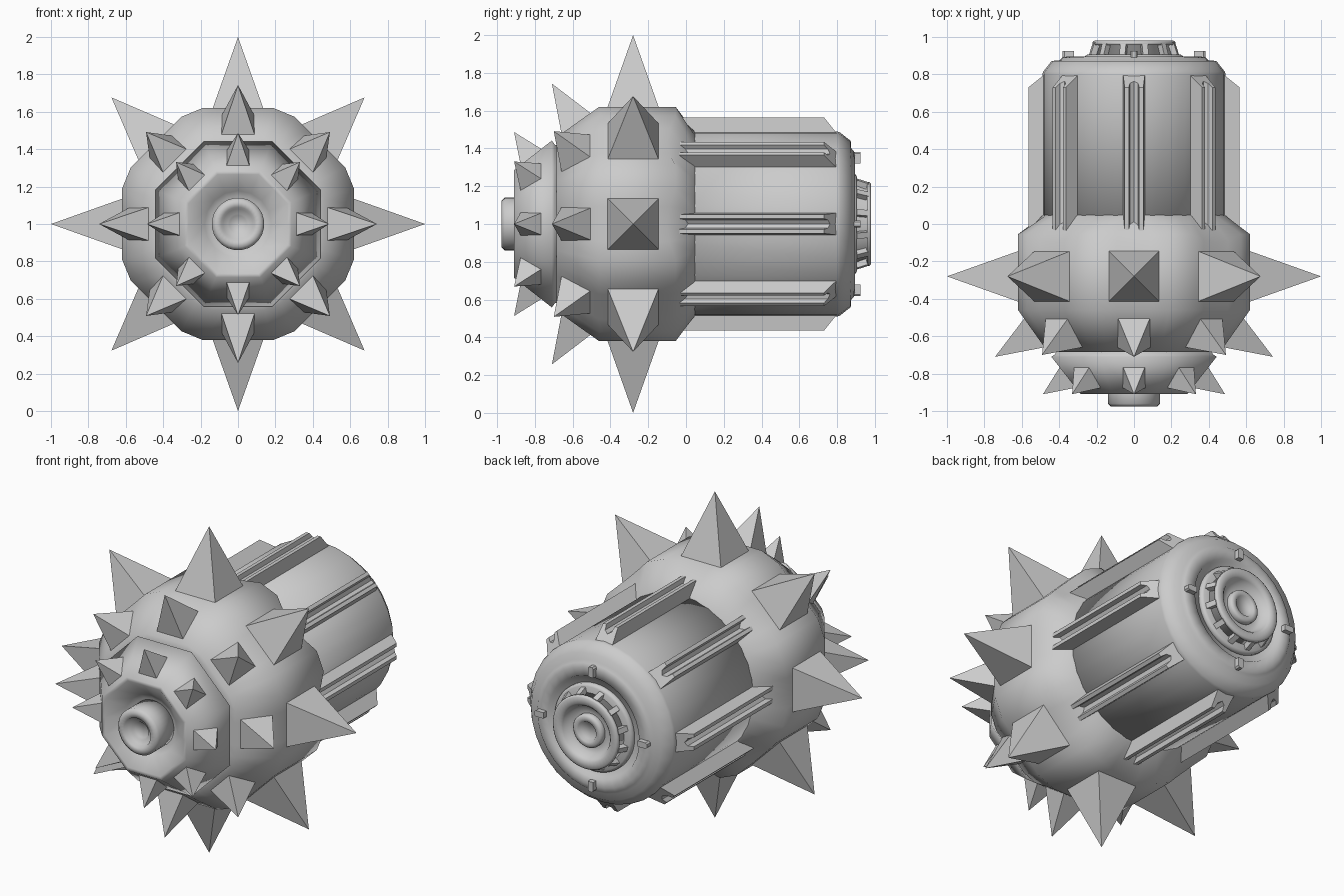
import bpy, bmesh
from math import radians, sin, cos, sqrt
from mathutils import Matrix, Vector

if "Cube" in bpy.data.objects:
    bpy.data.objects.remove(bpy.data.objects["Cube"])

AXIS_Z = 1.0  # the main axis runs along y at this height
ALL8 = range(0, 360, 45)


def finish(name, bm):
    bmesh.ops.recalc_face_normals(bm, faces=bm.faces)
    me = bpy.data.meshes.new(name)
    bm.to_mesh(me)
    bm.free()
    ob = bpy.data.objects.new(name, me)
    ob.location.z = AXIS_Z
    bpy.context.collection.objects.link(ob)
    return ob


def lathe(name, profile, deltas):
    """Rings round y. Entry: (y, apothem, octagonal?, scallop). deltas: degrees within each 45."""
    bm = bmesh.new()
    angles = [a + d for a in ALL8 for d in deltas]
    far = max(abs(d) for d in deltas) or 1
    rings = []
    for y, r, *opt in profile:
        octo = opt[0] if opt else 0
        dip = opt[1] if len(opt) > 1 else 0
        ring = []
        for i, a in enumerate(angles):
            d = deltas[i % len(deltas)]
            rr = r / cos(radians(d)) if octo else r
            ring.append(bm.verts.new((rr * sin(radians(a)), y + dip * (d / far) ** 2,
                                      rr * cos(radians(a)))))
        rings.append(ring)
    n = len(angles)
    for a, b in zip(rings, rings[1:]):
        for i in range(n):
            bm.faces.new((a[i], a[(i + 1) % n], b[(i + 1) % n], b[i]))
    bm.faces.new(rings[0])
    bm.faces.new(rings[-1])
    for f in bm.faces:
        f.smooth = True
    for ring in rings:
        for i in range(n):
            e = bm.edges.get((ring[i], ring[(i + 1) % n]))
            e.smooth = e.calc_face_angle(0) < radians(12)
    return finish(name, bm)


def loft(bm, sections, angle):
    """Prism between two point loops, turned about the main axis."""
    rot = Matrix.Rotation(radians(angle), 3, 'Y')
    a, b = [[bm.verts.new(rot @ Vector(p)) for p in s] for s in sections]
    n = len(a)
    for i in range(n):
        bm.faces.new((a[i], a[(i + 1) % n], b[(i + 1) % n], b[i]))
    bm.faces.new(a)
    bm.faces.new(b)


def spikes(name, base, tip, tip_diag, wx, wu):
    """Eight four-sided spikes; base and tips as (y, radius)."""
    bm = bmesh.new()
    for a in ALL8:
        rot = Matrix.Rotation(radians(a), 3, 'Y')
        ty, tr = tip if a % 90 == 0 else tip_diag
        apex = Vector((0, ty, tr))
        c = Vector((0, base[0], base[1]))
        nrm = (Vector((0, tip[0], tip[1])) - c).normalized()
        u = Vector((0, nrm.z, -nrm.y)) * wu
        x = Vector((wx, 0, 0))
        q = [bm.verts.new(rot @ p) for p in (c - x - u, c + x - u, c + x + u, c - x + u)]
        top = bm.verts.new(rot @ apex)
        bm.faces.new(q)
        for i in range(4):
            bm.faces.new((q[i], q[(i + 1) % 4], top))
    return finish(name, bm)


ROUND = [0, 11.25, 22.5, 33.75]
FINE = [0, 7.5, 15, 22.5, 30, 37.5]

# Front shell: chamfered octagon, scalloped where it meets the barrel
lathe("front_shell", [(-0.68, 0.40, 1), (-0.685, 0.46, 1), (-0.46, 0.62, 1),
                      (-0.10, 0.62, 1, 0.045), (0.04, 0.50), (0.06, 0.47)],
      [-17, -8.5, 0, 8.5, 17])

# Octagonal nose cap with a funnel opening
lathe("nose_cap", [(-0.66, 0.41, 1), (-0.695, 0.42, 1), (-0.71, 0.442, 1), (-0.91, 0.285, 1),
                   (-0.91, 0.265, 1), (-0.84, 0.178), (-0.82, 0.15)],
      [0, 22.5])

# Nozzle in the nose
lathe("nose_nozzle", [(-0.80, 0.14), (-0.96, 0.14), (-0.977, 0.122), (-0.977, 0.09),
                      (-0.945, 0.08), (-0.945, 0.055), (-0.93, 0.045)], ROUND)

# Barrel with stepped rear face
lathe("barrel", [(-0.05, 0.49), (0.80, 0.49), (0.815, 0.485), (0.872, 0.44), (0.875, 0.40),
                 (0.89, 0.385), (0.895, 0.36), (0.895, 0.31), (0.875, 0.30), (0.875, 0.15)], ROUND)

# Rear hub: collar, core, end ring and recessed button
lathe("hub_collar", [(0.86, 0.265), (0.895, 0.265), (0.905, 0.25), (0.905, 0.18)], FINE)
lathe("hub_core", [(0.88, 0.222), (0.955, 0.195), (0.958, 0.222), (0.972, 0.222), (0.98, 0.212),
                   (0.98, 0.175), (0.965, 0.16), (0.925, 0.14), (0.925, 0.10)], FINE)
lathe("hub_button", [(0.90, 0.10), (0.95, 0.10), (0.96, 0.088), (0.96, 0.062),
                     (0.94, 0.05)], ROUND)

# Ribs round the hub
bm = bmesh.new()
for k in range(12):
    w = 0.016
    loft(bm, [[(-w, 0.89, 0.17), (w, 0.89, 0.17), (w, 0.965, 0.17), (-w, 0.965, 0.17)],
              [(-w, 0.89, 0.25), (w, 0.89, 0.25), (w, 0.965, 0.225), (-w, 0.965, 0.225)]],
         15 + 30 * k)
finish("hub_ribs", bm)

# Four pegs on the rear face
bm = bmesh.new()
for a in range(0, 360, 90):
    sect = [(-0.018, 0.32), (0.018, 0.32), (0.018, 0.372), (0.01, 0.382), (-0.01, 0.382), (-0.018, 0.372)]
    loft(bm, [[(x, y, r) for x, r in sect] for y in (0.87, 0.925)], a)
finish("rear_pegs", bm)

# Grooved rails along the barrel, sloped at the rear end
bm = bmesh.new()
half = [(0.06, 0.46), (0.05, 0.565), (0.028, 0.565), (0.022, 0.538)]
sect = half + [(0, 0.524)] + [(-x, r) for x, r in reversed(half)]
for a in ALL8:
    loft(bm, [[(x, -0.035, r) for x, r in sect],
              [(x, 0.79 - 0.8 * (r - 0.49), r) for x, r in sect]], a)
finish("barrel_rails", bm)

# Three rows of spikes
spikes("large_spikes", (-0.28, 0.60), (-0.28, 1.0), (-0.28, 0.957), 0.142, 0.142)
spikes("middle_spikes", (-0.575, 0.525), (-0.71, 0.743), (-0.70, 0.695), 0.09, 0.098)
spikes("small_spikes", (-0.812, 0.345), (-0.91, 0.487), (-0.91, 0.468), 0.064, 0.075)
